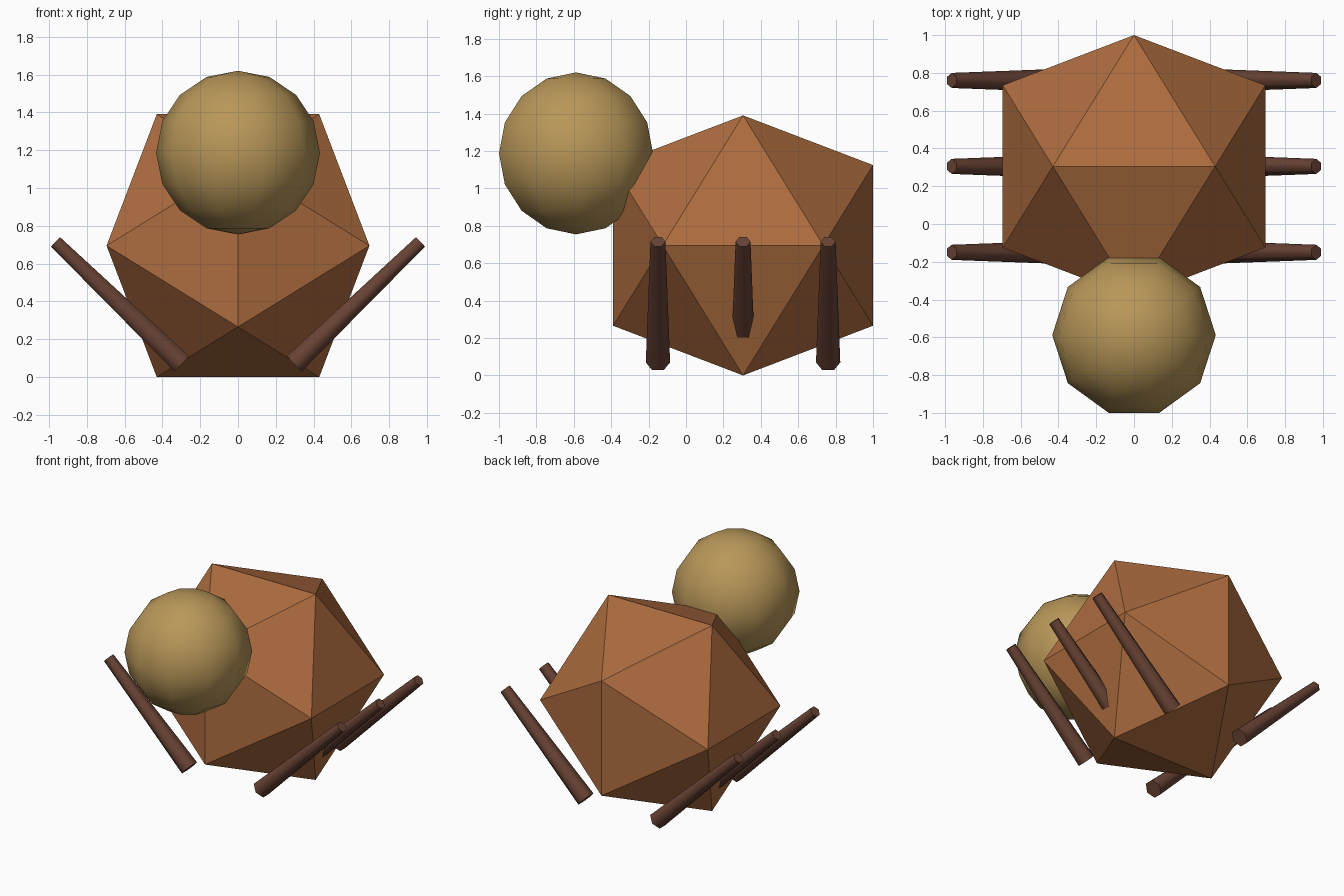
import bpy
import bmesh
from math import sin, cos, pi, atan2, hypot, radians, sqrt

if "Cube" in bpy.data.objects:
    bpy.data.objects.remove(bpy.data.objects["Cube"])


def material(name, color):
    mat = bpy.data.materials.new(name)
    mat.diffuse_color = (*color, 1)
    mat.use_nodes = True
    mat.node_tree.nodes["Principled BSDF"].inputs["Base Color"].default_value = mat.diffuse_color
    return mat


def add_object(name, bm, mat, location, tilt=0, smooth=False):
    bmesh.ops.recalc_face_normals(bm, faces=bm.faces[:])
    mesh = bpy.data.meshes.new(name)
    bm.to_mesh(mesh)
    bm.free()
    mesh.materials.append(mat)
    ob = bpy.data.objects.new(name, mesh)
    bpy.context.collection.objects.link(ob)
    ob.location = location
    ob.rotation_euler = (0, tilt, 0)
    if smooth:
        bpy.ops.object.select_all(action='DESELECT')
        ob.select_set(True)
        bpy.context.view_layer.objects.active = ob
        bpy.ops.object.shade_smooth_by_angle(angle=radians(65))
    return ob


def revolve(profile, sides, start=0.0):
    """Turn (radius, height) points about z; the first corner sits at angle start."""
    bm = bmesh.new()
    verts = [bm.verts.new((r * cos(start), r * sin(start), z)) for r, z in profile]
    edges = [bm.edges.new(pair) for pair in zip(verts, verts[1:])]
    bmesh.ops.spin(bm, geom=verts + edges, cent=(0, 0, 0), axis=(0, 0, 1),
                   angle=2 * pi, steps=sides)
    bmesh.ops.remove_doubles(bm, verts=bm.verts[:], dist=1e-4)
    return bm


body_mat = material("body_orange_brown", (0.42, 0.15, 0.05))
head_mat = material("head_tan", (0.48, 0.31, 0.10))
leg_mat = material("leg_dark_brown", (0.14, 0.055, 0.035))

# Body: icosahedron from three golden rectangles
b = 0.695
a = b * 2 / (1 + sqrt(5))
bm = bmesh.new()
for s in (-1, 1):
    for t in (-1, 1):
        for co in ((s * a, 0, t * b), (s * b, t * a, 0), (0, s * b, t * a)):
            bm.verts.new(co)
bmesh.ops.convex_hull(bm, input=bm.verts[:])
add_object("body", bm, body_mat, (0, 0.305, b))

# Head: ten-sided ball with eight rings
R = 0.433
arc = [(R * sin(pi * i / 8), R * cos(pi * i / 8)) for i in range(9)]
add_object("head", revolve(arc, 10), head_mat, (0, -0.588, 1.187), smooth=True)

# Legs: three tapered six-sided rods on each side, leaning outwards
inner, outer = (0.297, 0.07), (0.965, 0.715)
dx, dz = outer[0] - inner[0], outer[1] - inner[1]
length = hypot(dx, dz)
rod = [(0, 0), (0.065, 0), (0.04, length), (0, length)]
for side, label in ((-1, "left"), (1, "right")):
    for y, place in ((-0.15, "front"), (0.305, "middle"), (0.76, "back")):
        add_object(f"{place}_{label}_leg", revolve(rod, 6, pi / 2), leg_mat,
                   (side * inner[0], y, inner[1]), side * atan2(dx, dz), smooth=True)
